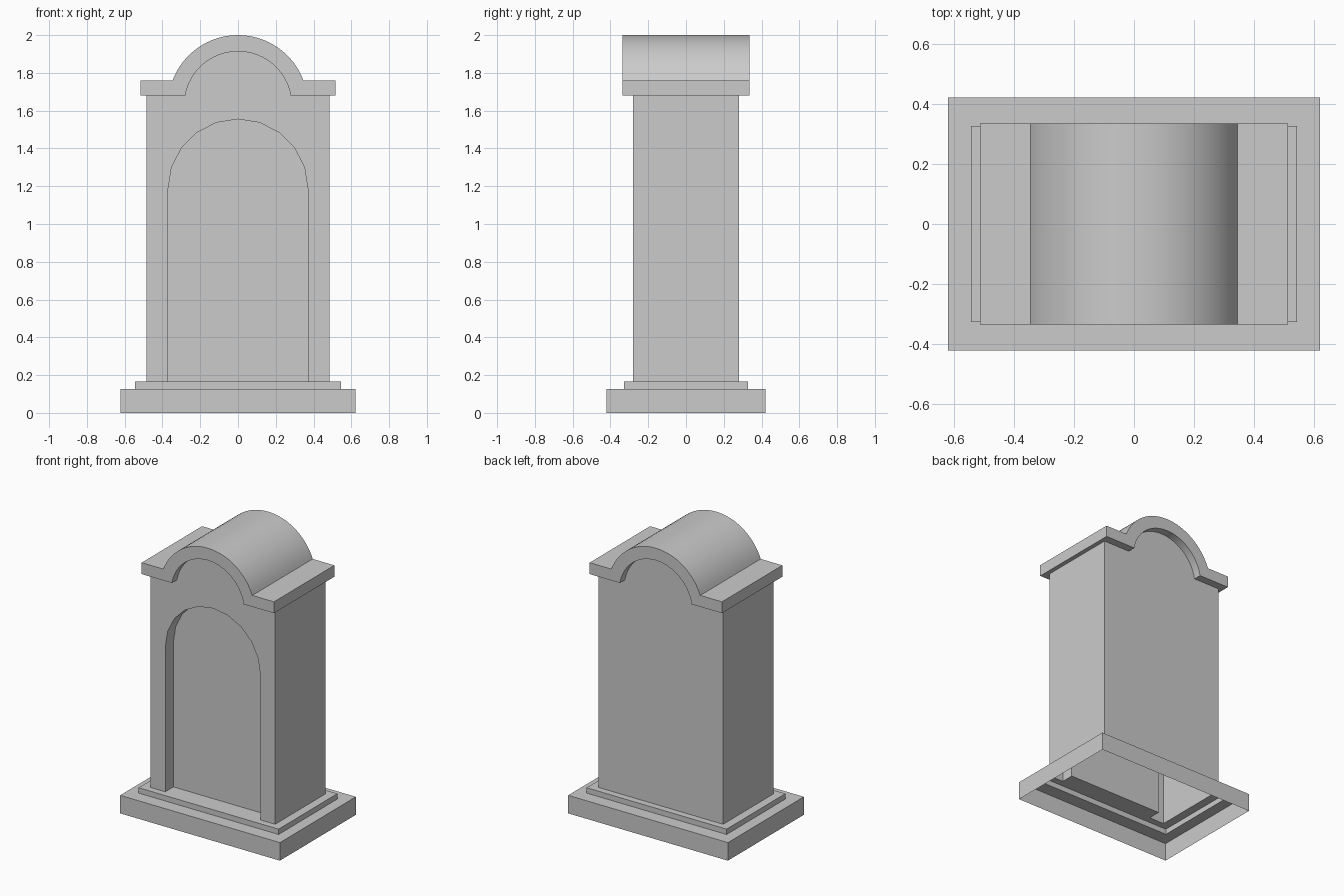
import bpy, bmesh
from math import cos, sin, pi, asin, radians

if "Cube" in bpy.data.objects:
    bpy.data.objects.remove(bpy.data.objects["Cube"])


def finish(name, bm):
    bmesh.ops.remove_doubles(bm, verts=bm.verts, dist=1e-5)
    bmesh.ops.recalc_face_normals(bm, faces=bm.faces)
    me = bpy.data.meshes.new(name)
    bm.to_mesh(me)
    bm.free()
    ob = bpy.data.objects.new(name, me)
    bpy.context.collection.objects.link(ob)
    bpy.ops.object.select_all(action='DESELECT')
    bpy.context.view_layer.objects.active = ob
    ob.select_set(True)
    bpy.ops.object.shade_smooth_by_angle(angle=radians(30))
    return ob


def arc(r, cz, start, n):
    """Arch points (x, z) from right to left, starting at height `start`."""
    a0 = asin((start - cz) / r)
    return [(r * cos(a0 + (pi - 2 * a0) * i / n),
             cz + r * sin(a0 + (pi - 2 * a0) * i / n)) for i in range(n + 1)]


def loop(bm, pts, y):
    return [bm.verts.new((x, y, z)) for x, z in pts]


def bridge(bm, a, b, closed=True):
    n = len(a)
    for i in range(n if closed else n - 1):
        j = (i + 1) % n
        bm.faces.new((a[i], a[j], b[j], b[i]))


# Stepped base: hollow shell, open below, ending at the body's footprint
bm = bmesh.new()
steps = [(0.622, 0.422, 0), (0.622, 0.422, 0.127), (0.545, 0.327, 0.127),
         (0.545, 0.327, 0.165), (0.485, 0.28, 0.165)]
rings = [[bm.verts.new((sx * x, sy * y, z))
          for sx, sy in ((-1, -1), (1, -1), (1, 1), (-1, 1))] for x, y, z in steps]
for a, b in zip(rings, rings[1:]):
    bridge(bm, a, b)
finish("stepped_base", bm)

# Body: hollow walls with an arched niche let into the front
FLOOR, EAVE, HALF, DEPTH = 0.165, 1.68, 0.485, 0.28
CZ = 1.63
crown = [(HALF, EAVE)] + arc(0.284, CZ, EAVE, 24) + [(-HALF, EAVE)]
niche = [(0.37, FLOOR)] + arc(0.37, 1.185, 1.185, 10) + [(-0.37, FLOOR)]
bm = bmesh.new()
niche_front = loop(bm, niche, -DEPTH)
niche_back = loop(bm, niche, -DEPTH + 0.09)
bridge(bm, niche_front, niche_back)
bm.faces.new(niche_back)
outline = [(HALF, FLOOR)] + crown + [(-HALF, FLOOR)]
front = loop(bm, outline, -DEPTH)
back = loop(bm, outline, DEPTH)
bm.faces.new(front + niche_front[::-1])
bm.faces.new(back)
bridge(bm, front[:2], back[:2], False)
bridge(bm, front[-2:], back[-2:], False)
finish("niche_body", bm)

# Roof: arched cap with flat eaves on both sides
top = 1.76
profile = ([(0.515, EAVE), (0.515, top)] + arc(0.37, CZ, top, 32)
           + [(-0.515, top), (-0.515, EAVE)] + arc(0.284, CZ, EAVE, 24)[::-1])
bm = bmesh.new()
f, b = loop(bm, profile, -0.336), loop(bm, profile, 0.336)
bridge(bm, f, b)
bm.faces.new(f)
bm.faces.new(b)
finish("arched_roof", bm)
